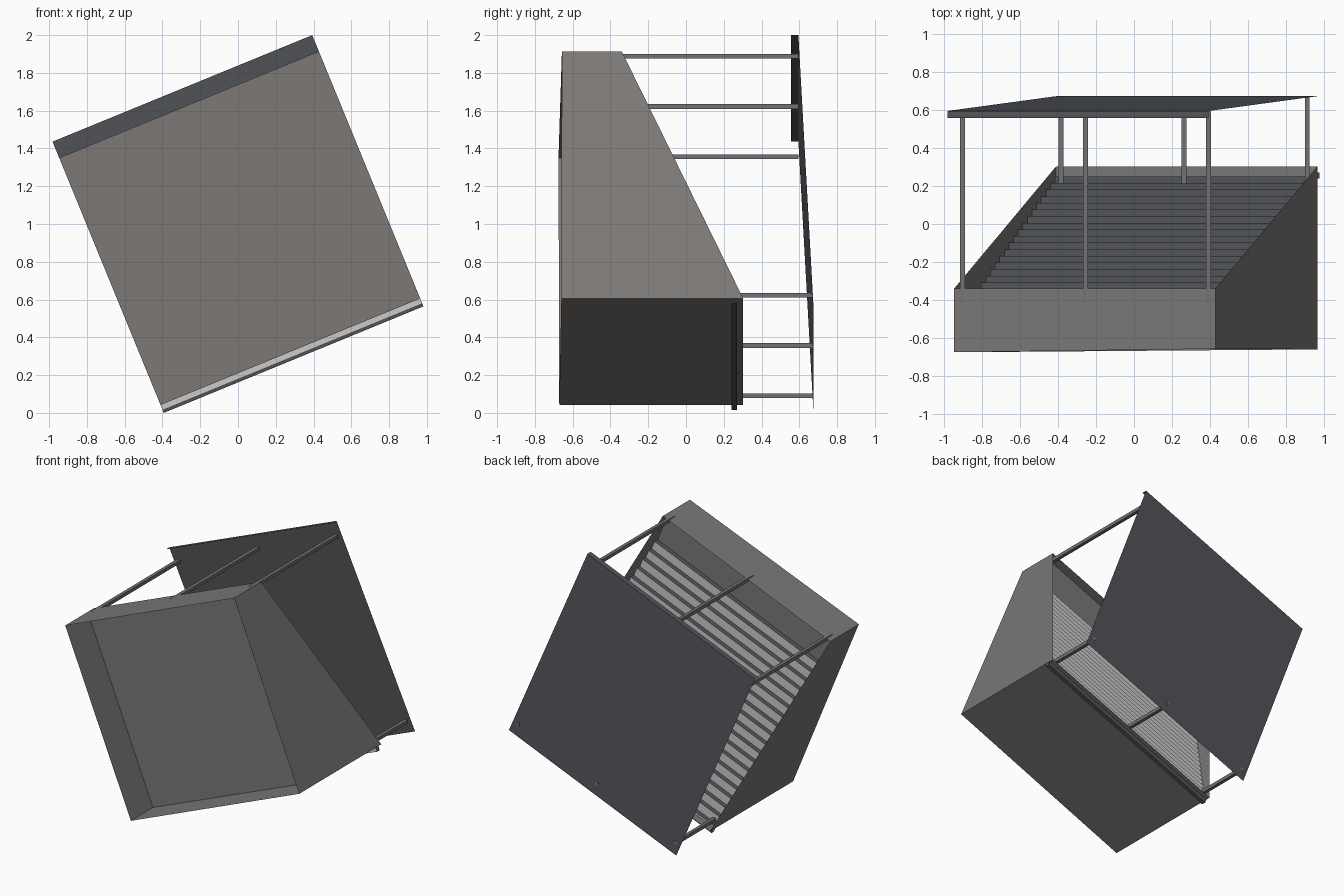
import bpy, bmesh, math
from mathutils import Matrix, Vector

if "Cube" in bpy.data.objects:
    bpy.data.objects.remove(bpy.data.objects["Cube"])

# Local frame: a = along the stand, v = from high back to low front, w = up (world +y)
ang = math.radians(22.3)
c, s = math.cos(ang), math.sin(ang)
FRAME = Matrix(((-c, -s, 0, 0), (0, 0, 1, 0), (-s, c, 0, 1), (0, 0, 0, 1)))
H = 0.743                       # half length of the stand
BACK, FRONT = -0.731, 0.683     # v of back and front walls
TOP, LOW = 0.303, -0.34         # heights of back and front walls
FLOOR = -0.412                  # walkway level, also the recessed underside


def material(name, rgb):
    m = bpy.data.materials.new(name)
    m.diffuse_color = (*rgb, 1)
    m.use_nodes = True
    m.node_tree.nodes["Principled BSDF"].inputs["Base Color"].default_value = m.diffuse_color
    return m


concrete = material("concrete", (0.2, 0.19, 0.18))
tread_mat = material("light_tread", (0.55, 0.55, 0.56))
dark = material("dark_metal", (0.085, 0.09, 0.1))
steel = material("post_grey", (0.17, 0.17, 0.17))


def make(name, verts, faces, mats, indices=None):
    me = bpy.data.meshes.new(name)
    me.from_pydata([FRAME @ Vector(p) for p in verts], [], faces)
    for m in mats:
        me.materials.append(m)
    if indices:
        for p, i in zip(me.polygons, indices):
            p.material_index = i
    ob = bpy.data.objects.new(name, me)
    bpy.context.collection.objects.link(ob)
    return ob


def strip(name, profile, mats, indices):
    """Sheet swept along the stand from a (v, w) profile."""
    verts = [(a, v, w) for v, w in profile for a in (-H, H)]
    faces = [(2 * i, 2 * i + 1, 2 * i + 3, 2 * i + 2) for i in range(len(profile) - 1)]
    return make(name, verts, faces, mats, indices)


# Outer walls, open at top and bottom; slightly uneven footing
make("stand_walls",
     [(-H, BACK, -0.66), (H, BACK, -0.671), (H, FRONT, -0.675), (-H, FRONT, -0.657),
      (-H, BACK, TOP), (H, BACK, TOP), (H, FRONT, LOW), (-H, FRONT, LOW)],
     [(0, 1, 5, 4), (1, 2, 6, 5), (2, 3, 7, 6), (3, 0, 4, 7)], [concrete])

# Floor slab closing the stand above the footing
strip("floor", [(BACK, FLOOR), (FRONT, FLOOR)], [concrete], [0])

# Stepped seating: light treads, dark risers, down to the walkway
N, RUN = 19, 0.064
RISE = (0.25 - FLOOR) / N
profile = [(BACK, 0.25)]
for k in range(N):
    v = BACK + 0.015 + RUN * k
    profile += [(v, 0.25 - RISE * k), (v, 0.25 - RISE * (k + 1))]
strip("seating_steps", profile, [tread_mat, dark], [i % 2 for i in range(len(profile) - 1)])

# Ledge along the outside of the back wall
strip("back_ledge", [(BACK, 0.24), (BACK - 0.03, 0.24), (BACK - 0.03, 0.27), (BACK, 0.27)],
      [tread_mat, dark], [0, 1, 1])

# Sloping roof sheet with front fascia
RV, RF, RB = 0.776, 0.595, 0.675
make("roof",
     [(-H, -RV, RB), (H, -RV, RB), (H, RV, RF), (-H, RV, RF), (H, RV, 0.557), (-H, RV, 0.557)],
     [(0, 1, 2, 3), (3, 2, 4, 5)], [dark])

# Roof posts: three at the front, three at the back, square to the world axes
R = 0.0125
for row, v, bottom, top in (("front", 0.672, FLOOR, 0.596), ("back", -0.695, 0.215, 0.673)):
    for i, a in enumerate((-0.7, 0, 0.7)):
        centre = FRAME @ Vector((a, v, (bottom + top) / 2))
        bm = bmesh.new()
        bmesh.ops.create_cube(bm, size=1, matrix=Matrix.Translation(centre)
                              @ Matrix.Diagonal((2 * R, top - bottom, 2 * R, 1)))
        me = bpy.data.meshes.new(f"{row}_post_{i + 1}")
        bm.to_mesh(me)
        bm.free()
        me.materials.append(steel)
        bpy.context.collection.objects.link(bpy.data.objects.new(me.name, me))
